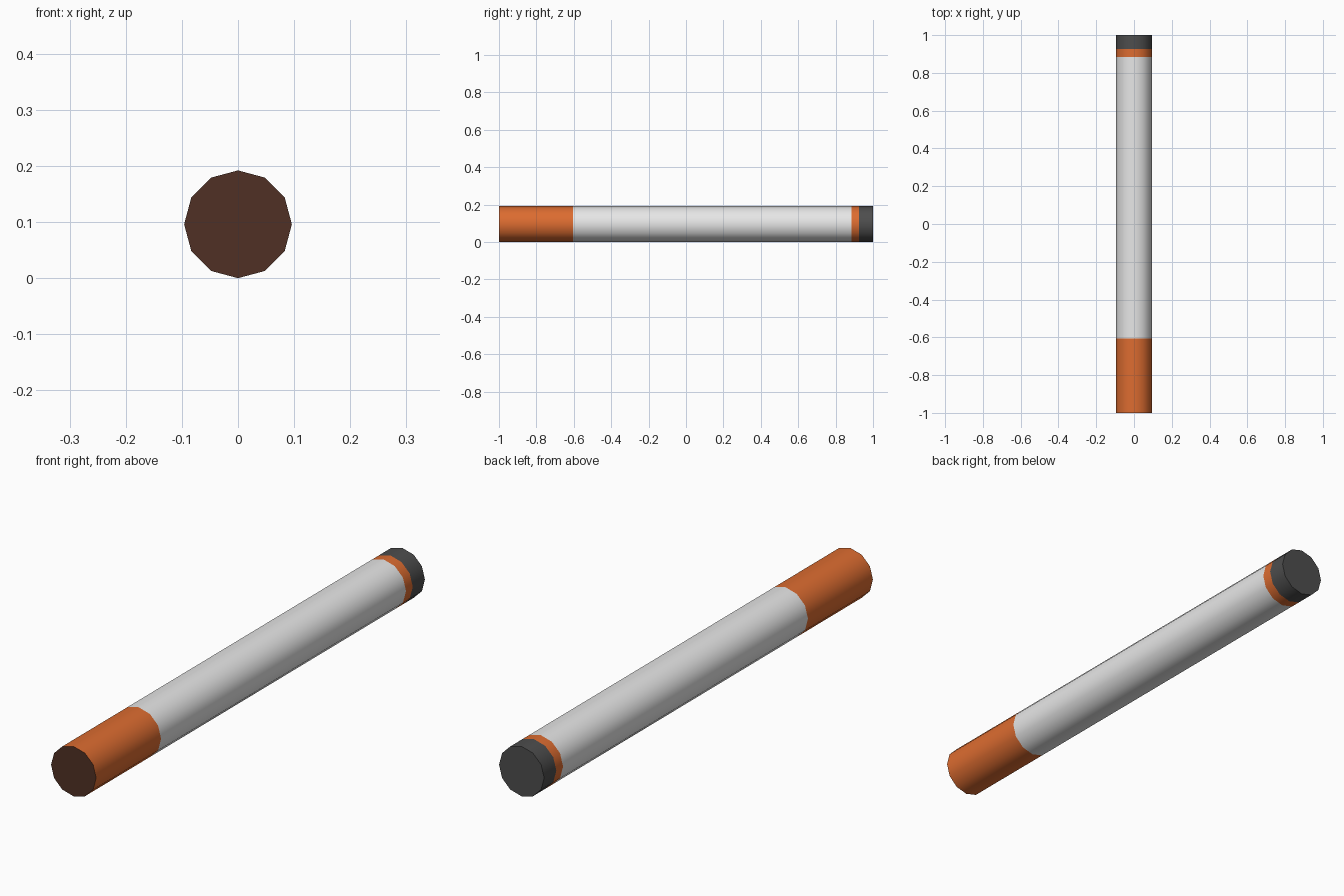
import bpy, bmesh, math

if "Cube" in bpy.data.objects:
    bpy.data.objects.remove(bpy.data.objects["Cube"])

SIDES, R = 12, 0.096


def material(name, rgb):
    m = bpy.data.materials.new(name)
    m.diffuse_color = (*rgb, 1)
    m.use_nodes = True
    m.node_tree.nodes["Principled BSDF"].inputs["Base Color"].default_value = m.diffuse_color
    return m


orange = material("orange", (0.72, 0.15, 0.03))
white = material("white", (0.8, 0.8, 0.8))
grey = material("dark grey", (0.075, 0.075, 0.075))
brown = material("dark brown", (0.08, 0.03, 0.018))


def band(name, y0, y1, mat, front_cap=None, back_cap=None):
    """Twelve-sided sleeve along y, optionally closed at either end."""
    bm = bmesh.new()
    angles = [2 * math.pi * i / SIDES for i in range(SIDES)]
    front, back = [[bm.verts.new((R * math.cos(a), y, R + R * math.sin(a)))
                    for a in angles] for y in (y0, y1)]
    for i in range(SIDES):
        j = (i + 1) % SIDES
        bm.faces.new((front[i], back[i], back[j], front[j]))
    mats = [mat]
    for cap, loop in ((front_cap, front), (back_cap, back[::-1])):
        if cap:
            face = bm.faces.new(loop)
            if cap not in mats:
                mats.append(cap)
            face.material_index = mats.index(cap)
    me = bpy.data.meshes.new(name)
    bm.to_mesh(me)
    bm.free()
    for m in mats:
        me.materials.append(m)
    ob = bpy.data.objects.new(name, me)
    bpy.context.collection.objects.link(ob)
    # rounded sides, crisp ends
    bpy.ops.object.select_all(action='DESELECT')
    ob.select_set(True)
    bpy.context.view_layer.objects.active = ob
    bpy.ops.object.shade_smooth_by_angle(angle=math.radians(40))


band("filter", -1.0, -0.605, orange, front_cap=brown)
band("paper_tube", -0.605, 0.885, white)
band("ember_ring", 0.885, 0.926, orange)
band("ash_tip", 0.926, 1.0, grey, back_cap=grey)
